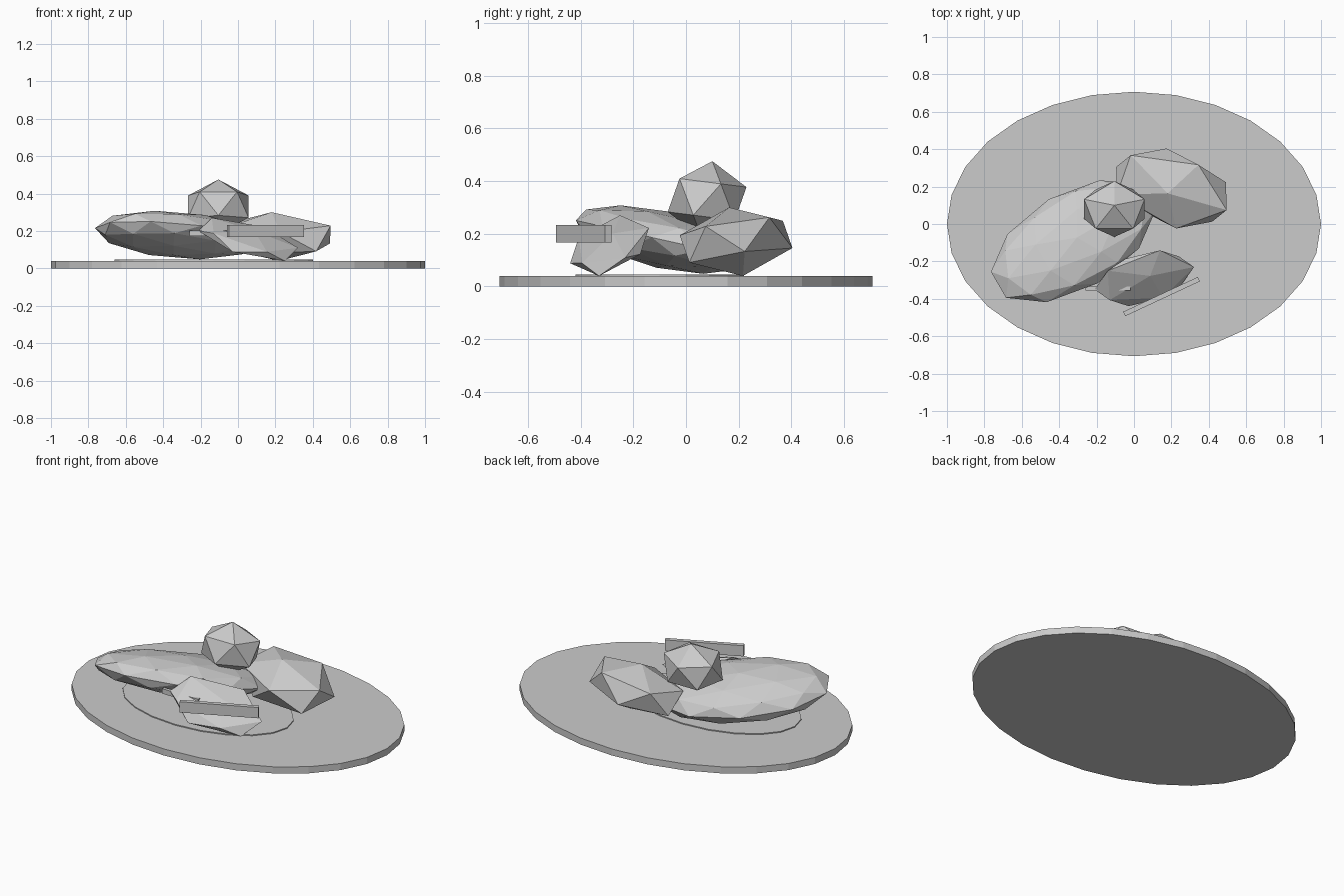
import bpy, bmesh, math
from mathutils import Matrix, Vector

if "Cube" in bpy.data.objects:
    bpy.data.objects.remove(bpy.data.objects["Cube"])


def finish(name, bm):
    bmesh.ops.recalc_face_normals(bm, faces=bm.faces)
    me = bpy.data.meshes.new(name)
    bm.to_mesh(me)
    bm.free()
    ob = bpy.data.objects.new(name, me)
    bpy.context.collection.objects.link(ob)
    return ob


def disc(name, sides, centre, rx, ry, z0, z1):
    bm = bmesh.new()
    m = Matrix.Translation((centre[0], centre[1], (z0 + z1) / 2)) @ Matrix.Diagonal((rx, ry, z1 - z0, 1))
    bmesh.ops.create_cone(bm, cap_ends=True, segments=sides, radius1=1, radius2=1, depth=1, matrix=m)
    return finish(name, bm)


def lump(name, subdiv, centre, u, v, w):
    """Faceted ball stretched along three half-axis vectors."""
    bm = bmesh.new()
    bmesh.ops.create_icosphere(bm, subdivisions=subdiv, radius=1)
    m = Matrix((u, v, w)).transposed()
    for p in bm.verts:
        p.co = m @ p.co + Vector(centre)
    return finish(name, bm)


def bar(name, centre, size, angle):
    bm = bmesh.new()
    m = Matrix.Translation(centre) @ Matrix.Rotation(math.radians(angle), 4, 'Z') @ Matrix.Diagonal((*size, 1))
    bmesh.ops.create_cube(bm, size=1, matrix=m)
    return finish(name, bm)


# oval base and thin patch lying on it
disc("base_plate", 28, (0, 0), 1.0, 0.707, 0, 0.04)
disc("thin_patch", 20, (-0.13, -0.10), 0.53, 0.32, 0.038, 0.046)

# main body, upper ball and two low lumps
lump("main_lump", 2, (-0.325, -0.092, 0.178),
     (0.42, 0.245, -0.055), (-0.13, 0.225, -0.05), (0.02, 0.02, 0.107))
lump("top_ball", 1, (-0.105, 0.08, 0.33),
     (0, 0.157, -0.02), (-0.19, 0, 0), (0, 0.02, 0.145))
lump("back_lump", 1, (0.2, 0.19, 0.17),
     (0.34, -0.116, 0.0), (0.07, 0.20, 0.04), (-0.02, -0.026, 0.13))
lump("front_lump", 1, (0.055, -0.29, 0.155),
     (-0.20, -0.087, -0.007), (0.05, 0.13, 0.02), (-0.195, 0.04, 0.115))

# flat bar on the front and small strip poking out of the front lump
bar("front_bar", (0.147, -0.388, 0.2), (0.44, 0.026, 0.065), 25)
bar("small_strip", (-0.14, -0.345, 0.187), (0.24, 0.02, 0.03), 0)
